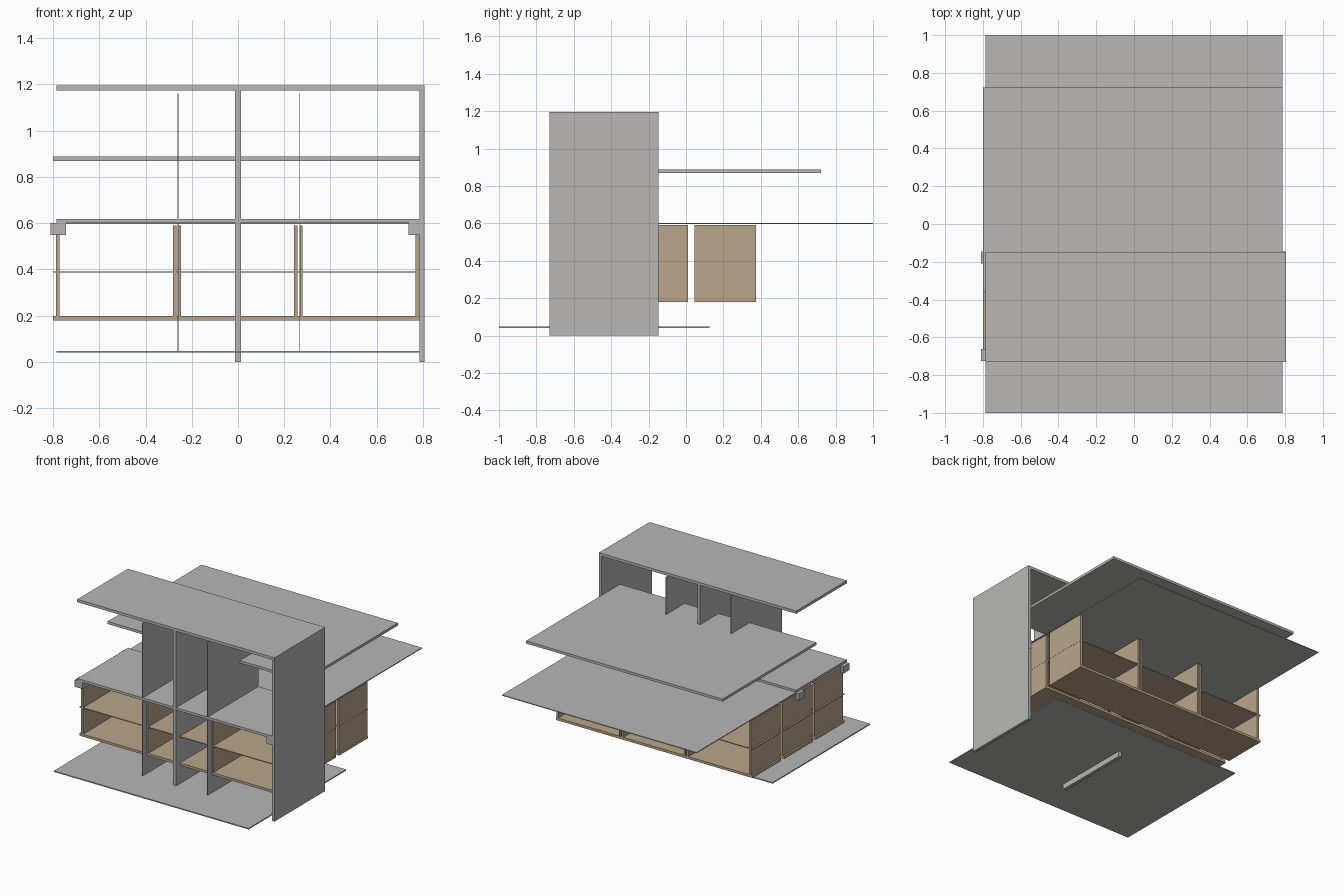
import bpy

if "Cube" in bpy.data.objects:
    bpy.data.objects.remove(bpy.data.objects["Cube"])


def material(name, rgb):
    m = bpy.data.materials.new(name)
    m.diffuse_color = (*rgb, 1.0)
    m.use_nodes = True
    m.node_tree.nodes["Principled BSDF"].inputs["Base Color"].default_value = m.diffuse_color
    return m


GREY = material("grey_concrete", (0.48, 0.475, 0.47))
TAN = material("tan_wood", (0.49, 0.38, 0.255))


def box(name, x, y, z, mat):
    """Axis-aligned board given by its (min, max) on each axis."""
    bpy.ops.mesh.primitive_cube_add(size=1, location=[(a + b) / 2 for a, b in (x, y, z)])
    ob = bpy.context.object
    ob.name = name
    ob.scale = [b - a for a, b in (x, y, z)]
    bpy.ops.object.transform_apply(location=False, rotation=False, scale=True)
    ob.data.materials.append(mat)
    return ob


FRAME_Y = (-0.73, -0.147)
WIDE_X = (-0.786, 0.785)

# Upright frame: end wall, middle wall, thin dividers, top board and shelf
box("end_wall", (0.785, 0.806), FRAME_Y, (0, 1.195), GREY)
box("middle_wall", (-0.012, 0.012), FRAME_Y, (0, 1.175), GREY)
for x in (-0.26, 0.265):
    box("thin_divider", (x - 0.002, x + 0.002), FRAME_Y, (0.045, 1.162), GREY)
box("top_board", WIDE_X, FRAME_Y, (1.175, 1.195), GREY)
box("frame_shelf", WIDE_X, FRAME_Y, (0.600, 0.618), GREY)

# Wide floor, counter and upper slabs
box("floor_slab", WIDE_X, (-1.0, 0.125), (0.040, 0.048), GREY)
box("counter_slab", WIDE_X, (-0.15, 1.0), (0.596, 0.602), GREY)
box("upper_slab", (-0.80, 0.785), (-0.36, 0.722), (0.870, 0.889), GREY)

# Corner blocks under the frame shelf
for x in ((-0.81, -0.745), (0.738, 0.803)):
    for y in ((-0.726, -0.661), (-0.210, -0.145)):
        box("corner_block", x, y, (0.550, 0.600), GREY)

# Three rows of open wooden cabinets
SIDES = ((-0.787, -0.771), (-0.282, -0.267), (-0.258, -0.246),
         (0.243, 0.257), (0.268, 0.278), (0.768, 0.784))
for front in (-0.685, -0.320, 0.045):
    row = (front, front + 0.33)
    box("cabinet_base", (-0.80, 0.785), row, (0.180, 0.198), TAN)
    box("cabinet_shelf", (-0.80, 0.785), row, (0.386, 0.392), TAN)
    for x in SIDES:
        box("cabinet_side", x, row, (0.198, 0.590), TAN)
